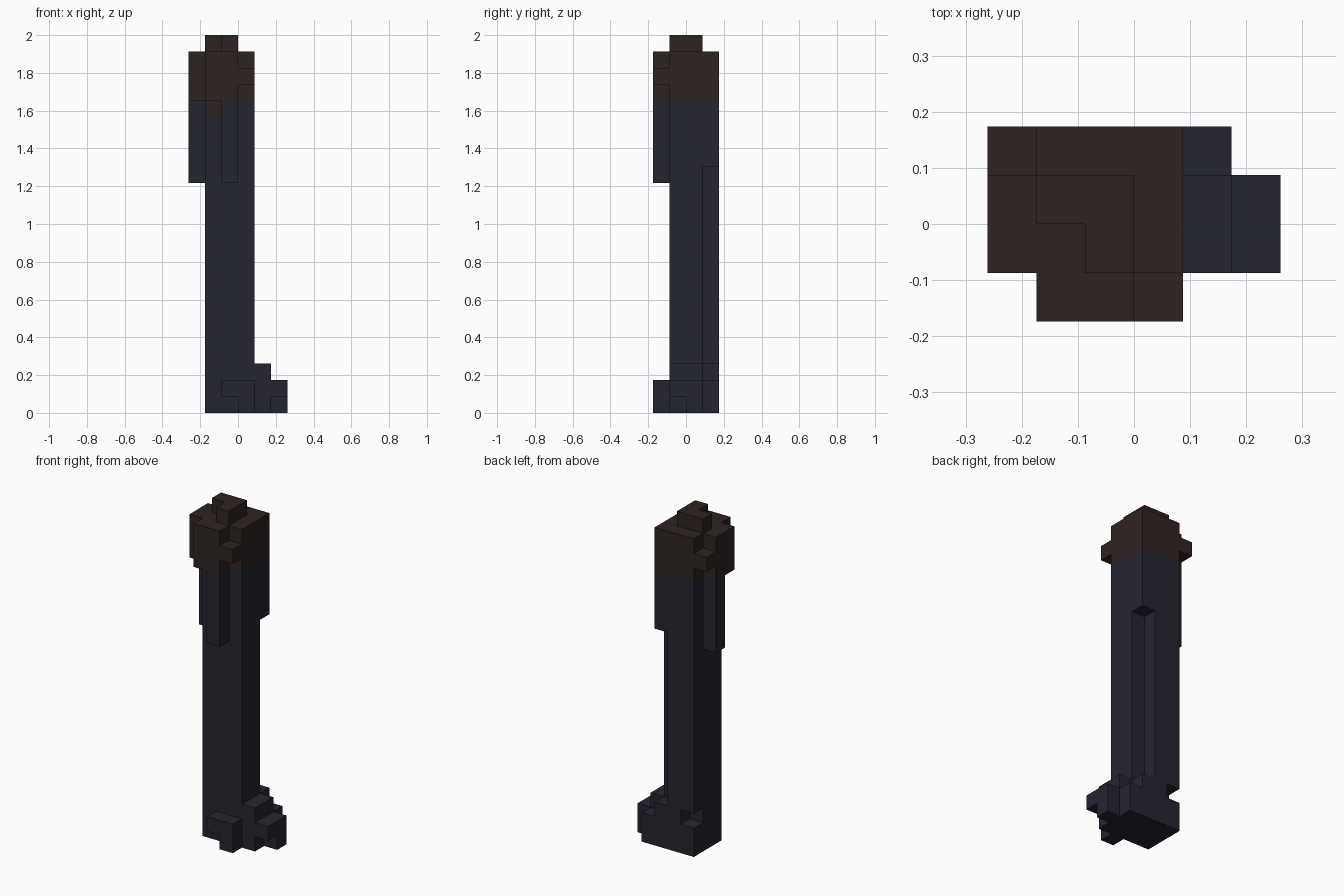
import bpy
import bmesh
import math
from mathutils import Vector

cube = bpy.data.objects.get("Cube")
if cube:
    bpy.data.objects.remove(cube, do_unlink=True)

U = 2 / 23                      # size of one block
ORIGIN = Vector((-3, -2, 0))    # grid corner, in blocks


def material(name, rgb):
    mat = bpy.data.materials.new(name)
    mat.use_nodes = True
    mat.diffuse_color = (*rgb, 1)
    mat.node_tree.nodes["Principled BSDF"].inputs["Base Color"].default_value = (*rgb, 1)
    return mat


navy = material("dark navy", (0.017, 0.018, 0.028))
brown = material("dark brown", (0.027, 0.017, 0.016))


def blocks(xs, ys, zs):
    """All grid cells in a box, each range given as (first, last)."""
    span = lambda r: range(r[0], r[1] + 1)
    return {(x, y, z) for x in span(xs) for y in span(ys) for z in span(zs)}


def column(x, y, low, high):
    return blocks((x, x), (y, y), (low, high))


# Main post, with a groove up the back corner and two small notches
post = blocks((1, 3), (1, 3), (0, 18))
post -= column(3, 3, 3, 14) | column(1, 3, 2, 2) | column(1, 1, 18, 18)

# Cap with ragged overhangs
cap = blocks((1, 3), (1, 3), (19, 21)) | column(1, 1, 18, 18)
cap |= blocks((0, 0), (1, 2), (19, 21)) | blocks((1, 2), (0, 0), (19, 21))
cap |= column(0, 3, 20, 20) | column(3, 0, 20, 20)

# Small L-shaped tip
tip = column(1, 2, 22, 22) | blocks((2, 2), (1, 2), (22, 22))

# Strips hanging below the cap
right_strip = column(0, 2, 14, 18)
front_strip = column(2, 0, 14, 18)

# Stepped feet at the base
front_foot = column(2, 0, 1, 1) | column(3, 0, 0, 1)
left_foot = blocks((4, 4), (1, 2), (0, 2)) | column(4, 3, 0, 1)
left_foot |= column(5, 1, 1, 1) | column(5, 2, 0, 1)

parts = {
    "post": (post, navy),
    "cap": (cap, brown),
    "tip": (tip, brown),
    "right_strip": (right_strip, navy),
    "front_strip": (front_strip, navy),
    "front_foot": (front_foot, navy),
    "left_foot": (left_foot, navy),
}
filled = set().union(*(cells for cells, _ in parts.values()))


def build(name, cells, mat):
    """Make one part from its cells, keeping only faces open to the air."""
    bm = bmesh.new()
    for cell in sorted(cells):
        centre = Vector(cell) + ORIGIN + Vector((0.5, 0.5, 0.5))
        for axis in range(3):
            for sign in (-1, 1):
                n = Vector((0, 0, 0))
                n[axis] = sign
                if tuple(int(c + d) for c, d in zip(cell, n)) in filled:
                    continue
                a = Vector((0, 0, 0))
                a[(axis + 1) % 3] = 1
                b = n.cross(a)
                corners = (-a - b, a - b, a + b, b - a)
                bm.faces.new([bm.verts.new((centre + (n + c) / 2) * U) for c in corners])
    bmesh.ops.remove_doubles(bm, verts=bm.verts[:], dist=U / 100)
    bmesh.ops.dissolve_limit(bm, angle_limit=math.radians(1),
                             verts=bm.verts[:], edges=bm.edges[:])
    mesh = bpy.data.meshes.new(name)
    bm.to_mesh(mesh)
    bm.free()
    mesh.materials.append(mat)
    bpy.context.collection.objects.link(bpy.data.objects.new(name, mesh))


for part_name, (part_cells, part_mat) in parts.items():
    build(part_name, part_cells, part_mat)
